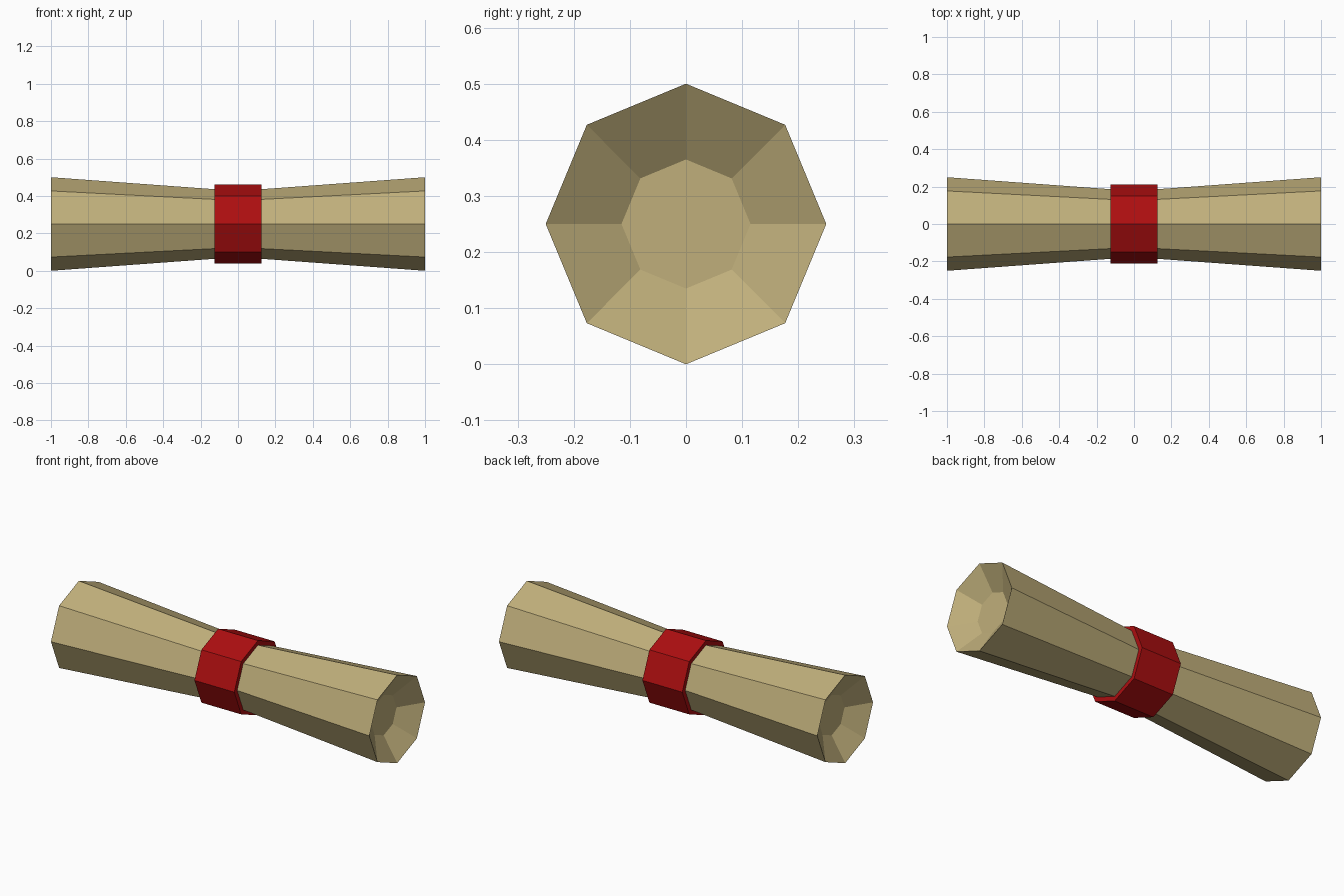
import bpy, bmesh, math

if "Cube" in bpy.data.objects:
    bpy.data.objects.remove(bpy.data.objects["Cube"])

SIDES = 8
CENTRE_Z = 0.25


def material(name, rgb):
    m = bpy.data.materials.new(name)
    m.diffuse_color = (*rgb, 1.0)
    m.use_nodes = True
    m.node_tree.nodes["Principled BSDF"].inputs["Base Color"].default_value = m.diffuse_color
    return m


def lathe_x(name, profile, mat, closed=False):
    """Sweep (x, radius) points round the x axis into flat-sided rings.
    Closed profiles make a hollow ring; open ones get end caps."""
    bm = bmesh.new()
    rings = []
    for x, r in profile:
        rings.append([bm.verts.new((x,
                                    r * math.cos(i * math.tau / SIDES),
                                    CENTRE_Z + r * math.sin(i * math.tau / SIDES)))
                      for i in range(SIDES)])
    pairs = list(zip(rings, rings[1:]))
    if closed:
        pairs.append((rings[-1], rings[0]))
    for a, b in pairs:
        for i in range(SIDES):
            j = (i + 1) % SIDES
            bm.faces.new((a[i], a[j], b[j], b[i]))
    if not closed:
        bm.faces.new(rings[0])
        bm.faces.new(rings[-1])
    bmesh.ops.recalc_face_normals(bm, faces=bm.faces)
    mesh = bpy.data.meshes.new(name)
    bm.to_mesh(mesh)
    bm.free()
    mesh.materials.append(mat)
    obj = bpy.data.objects.new(name, mesh)
    bpy.context.collection.objects.link(obj)
    return obj


parchment = material("parchment_tan", (0.527, 0.429, 0.198))
ribbon = material("ribbon_red", (0.413, 0.0044, 0.005))

# Rolled paper: pinched at the middle, with funnel-shaped recesses at both ends
half = [(0.125, 0.186), (1.0, 0.25), (0.915, 0.115)]
lathe_x("rolled_paper", [(-x, r) for x, r in reversed(half)] + half, parchment)

# Ribbon band tied round the middle
lathe_x("ribbon_band",
        [(-0.125, 0.18), (-0.125, 0.212), (0.125, 0.212), (0.125, 0.18)],
        ribbon, closed=True)
